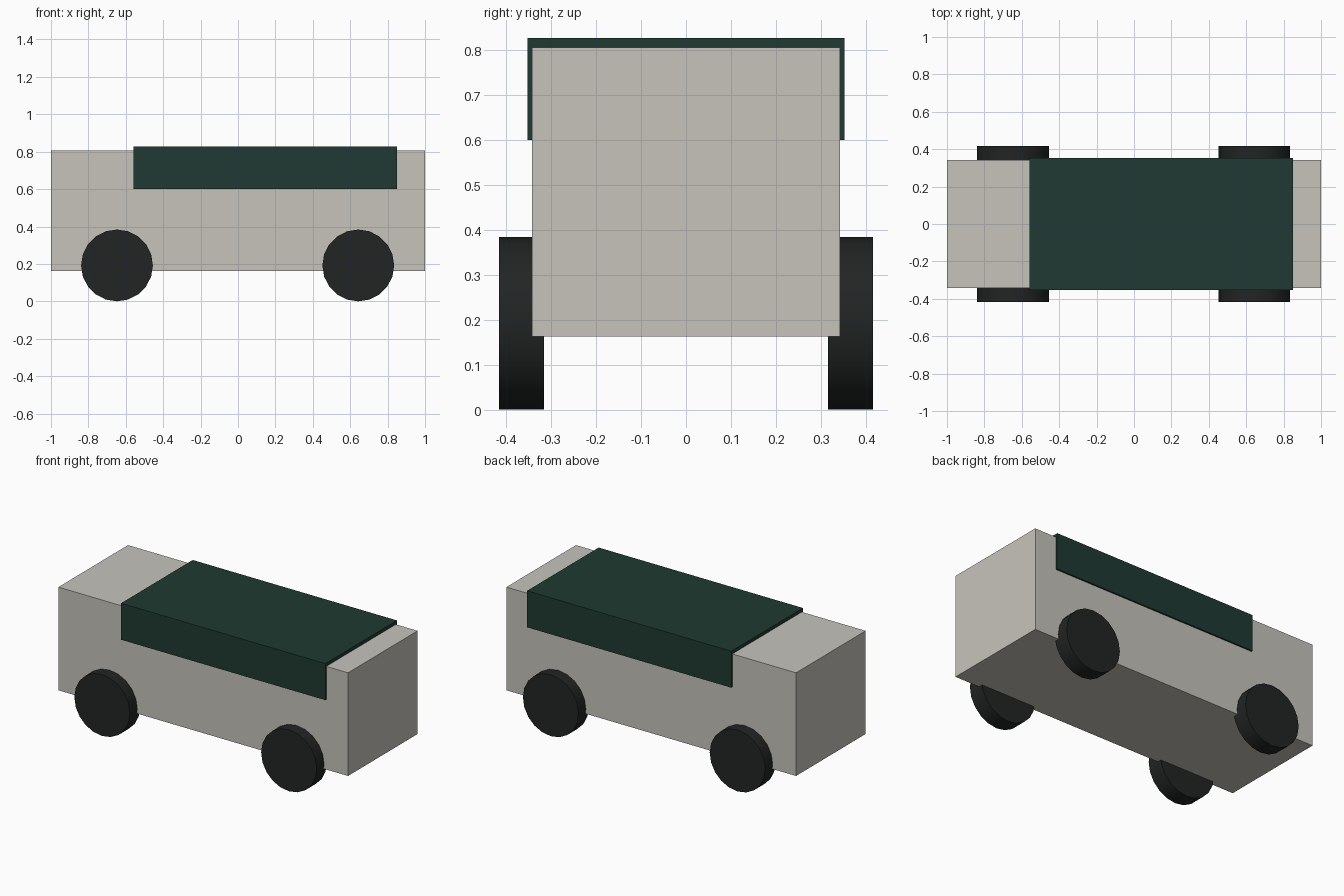
import bpy
from math import pi

if "Cube" in bpy.data.objects:
    bpy.data.objects.remove(bpy.data.objects["Cube"])


def material(name, rgb):
    m = bpy.data.materials.new(name)
    m.diffuse_color = (*rgb, 1)
    m.use_nodes = True
    m.node_tree.nodes["Principled BSDF"].inputs["Base Color"].default_value = m.diffuse_color
    return m


def box(name, lo, hi, mat):
    centre = [(a + b) / 2 for a, b in zip(lo, hi)]
    bpy.ops.mesh.primitive_cube_add(size=1, location=centre)
    ob = bpy.context.object
    ob.name = name
    ob.scale = [b - a for a, b in zip(lo, hi)]
    bpy.ops.object.transform_apply(location=False, rotation=False, scale=True)
    ob.data.materials.append(mat)
    return ob


cream = material("cream_paint", (0.57, 0.55, 0.50))
green = material("dark_green", (0.014, 0.042, 0.032))
rubber = material("black_rubber", (0.016, 0.018, 0.018))

# Box-shaped van body
box("van_body", (-1, -0.343, 0.163), (1, 0.343, 0.807), cream)

# Window and roof band, slightly proud of the body
box("window_band", (-0.56, -0.353, 0.60), (0.85, 0.353, 0.828), green)

# Four wheels, axles along y
for end, x in (("left", -0.647), ("right", 0.643)):
    for side, y in (("front", -0.366), ("back", 0.366)):
        bpy.ops.mesh.primitive_cylinder_add(
            vertices=20, radius=0.192, depth=0.10,
            location=(x, y, 0.192), rotation=(pi / 2, 0, 0))
        wheel = bpy.context.object
        wheel.name = f"{side}_{end}_wheel"
        wheel.data.materials.append(rubber)
        bpy.ops.object.shade_smooth_by_angle()
